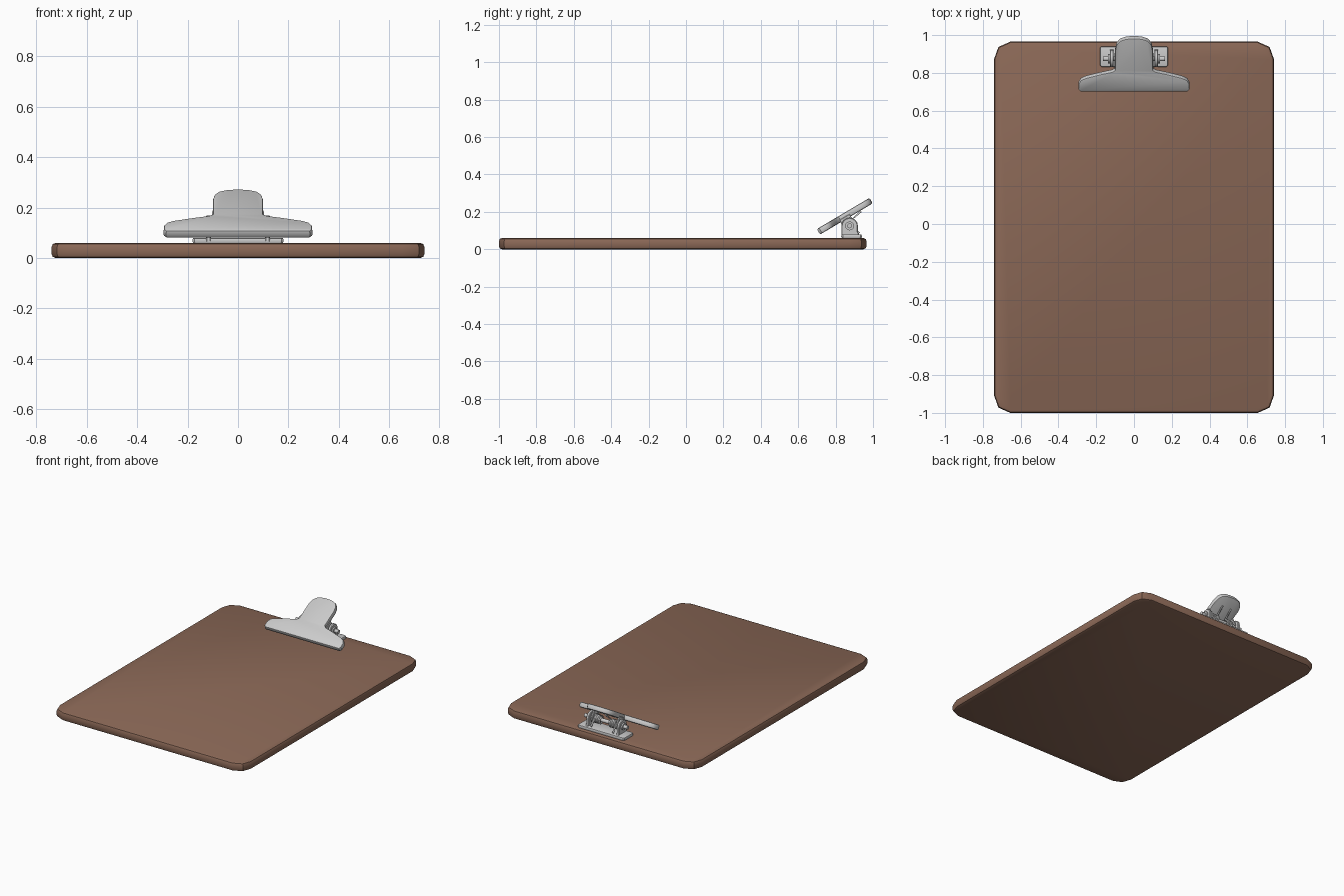
import bpy, bmesh, math
from mathutils import Matrix, Vector

if "Cube" in bpy.data.objects:
    bpy.data.objects.remove(bpy.data.objects["Cube"])

PIVOT = Vector((0, 0.875, 0.125))
TILT = math.radians(30.6)


def prism(name, pts, depth, matrix, bevel=0.0, segments=2):
    """Extrude a closed 2D outline symmetrically along its local z, then place it."""
    bm = bmesh.new()
    face = bm.faces.new([bm.verts.new((x, y, -depth / 2)) for x, y in pts])
    top = bmesh.ops.extrude_face_region(bm, geom=[face])["geom"]
    bmesh.ops.translate(bm, vec=(0, 0, depth),
                        verts=[g for g in top if isinstance(g, bmesh.types.BMVert)])
    bmesh.ops.recalc_face_normals(bm, faces=bm.faces)
    if bevel:
        rim = [e for e in bm.edges
               if abs(e.verts[0].co.z - e.verts[1].co.z) < 1e-6]
        bmesh.ops.bevel(bm, geom=rim, offset=bevel, segments=segments,
                        profile=0.5, affect='EDGES')
    bm.transform(matrix)
    mesh = bpy.data.meshes.new(name)
    bm.to_mesh(mesh)
    bm.free()
    return finish(bpy.data.objects.new(name, mesh), True)


def finish(obj, link=False):
    if link:
        bpy.context.collection.objects.link(obj)
    bpy.ops.object.select_all(action='DESELECT')
    obj.select_set(True)
    bpy.context.view_layer.objects.active = obj
    bpy.ops.object.shade_smooth_by_angle(angle=math.radians(35))
    return obj


def mirrored(half):
    return half + [(-x, y) for x, y in reversed(half)]


def rod(name, x0, x1, radius, sides=12):
    bpy.ops.mesh.primitive_cylinder_add(
        vertices=sides, radius=radius, depth=abs(x1 - x0),
        location=((x0 + x1) / 2, PIVOT.y, PIVOT.z), rotation=(0, math.pi / 2, 0))
    obj = bpy.context.object
    obj.name = name
    return finish(obj)


def wire(name, pts, radius):
    curve = bpy.data.curves.new(name, 'CURVE')
    curve.dimensions = '3D'
    curve.bevel_depth = radius
    curve.bevel_resolution = 1
    curve.use_fill_caps = True
    spline = curve.splines.new('POLY')
    spline.points.add(len(pts) - 1)
    for p, co in zip(spline.points, pts):
        p.co = (*co, 1)
    obj = bpy.data.objects.new(name, curve)
    bpy.context.collection.objects.link(obj)
    return obj


# Board with clipped round corners
board = prism("board", mirrored([(0.655, -1.0), (0.718, -0.972), (0.74, -0.91),
                                 (0.74, 0.875), (0.718, 0.937), (0.655, 0.965)]),
              0.06, Matrix.Translation((0, 0, 0.03)), 0.016)
brown = bpy.data.materials.new("brown_board")
brown.diffuse_color = (0.26, 0.14, 0.095, 1)
brown.use_nodes = True
brown.node_tree.nodes["Principled BSDF"].inputs["Base Color"].default_value = brown.diffuse_color
board.data.materials.append(brown)

# Tilted clip plate with a thumb tab
plate_m = Matrix.Translation((0, 0.709, 0.094)) @ Matrix.Rotation(TILT, 4, 'X')
prism("clip_plate", mirrored([(0.285, -0.001), (0.295, 0.012), (0.294, 0.045), (0.282, 0.068),
                              (0.255, 0.082), (0.18, 0.104), (0.115, 0.12), (0.10, 0.132),
                              (0.10, 0.25), (0.093, 0.285), (0.075, 0.31),
                              (0.045, 0.322), (0.015, 0.326)]),
      0.034, plate_m, 0.008)

# Base plate riveted to the board
prism("clip_base", mirrored([(0.172, 0.832), (0.18, 0.84), (0.18, 0.932), (0.172, 0.94)]),
      0.022, Matrix.Translation((0, 0, 0.069)), 0.006)

# Outline in the side plane: local x -> y, local y -> z, depth -> x
SIDE = Matrix(((0, 0, 1, 0), (1, 0, 0, 0), (0, 1, 0, 0), (0, 0, 0, 1)))
arc = [(PIVOT.y + 0.044 * math.cos(a), PIVOT.z + 0.044 * math.sin(a))
       for a in [math.pi * i / 8 for i in range(9)]]
lug = [(0.83, 0.066), (0.935, 0.066), (0.925, 0.08), (0.919, 0.095)] + arc
c, s = math.cos(TILT), math.sin(TILT)
ear_arc = [(PIVOT.y + 0.032 * math.cos(a), PIVOT.z + 0.032 * math.sin(a))
           for a in [math.pi + TILT + math.pi * i / 6 for i in range(7)]]
ear = ear_arc + [(ear_arc[-1][0] - 0.055 * s, ear_arc[-1][1] + 0.055 * c),
                 (ear_arc[0][0] - 0.055 * s, ear_arc[0][1] + 0.055 * c)]
for side, label in ((1, "right"), (-1, "left")):
    # Hinge lug on the base, ear under the plate, pin end and spring leg
    prism(f"hinge_lug_{label}", lug, 0.02,
          Matrix.Translation((side * 0.118, 0, 0)) @ SIDE, 0.004, 1)
    prism(f"plate_ear_{label}", ear, 0.014,
          Matrix.Translation((side * 0.096, 0, 0)) @ SIDE, 0.003, 1)
    rod(f"pin_collar_{label}", side * 0.126, side * 0.137, 0.024)
    # Coil spring half with one leg on the plate and one on the base
    turns, steps = 4, 12
    coil = []
    for i in range(turns * steps + 1):
        a = math.pi / 2 - 2 * math.pi * i / steps
        coil.append((side * (0.035 + 0.048 * i / (turns * steps)),
                     PIVOT.y + 0.024 * math.cos(a), PIVOT.z + 0.024 * math.sin(a)))
    tip = plate_m @ Vector((side * 0.035, 0.25, -0.022))
    wire(f"spring_{label}", [tip] + coil + [(side * 0.084, 0.925, 0.085)], 0.006)

# Hinge pin
rod("hinge_pin", -0.165, 0.165, 0.013)
